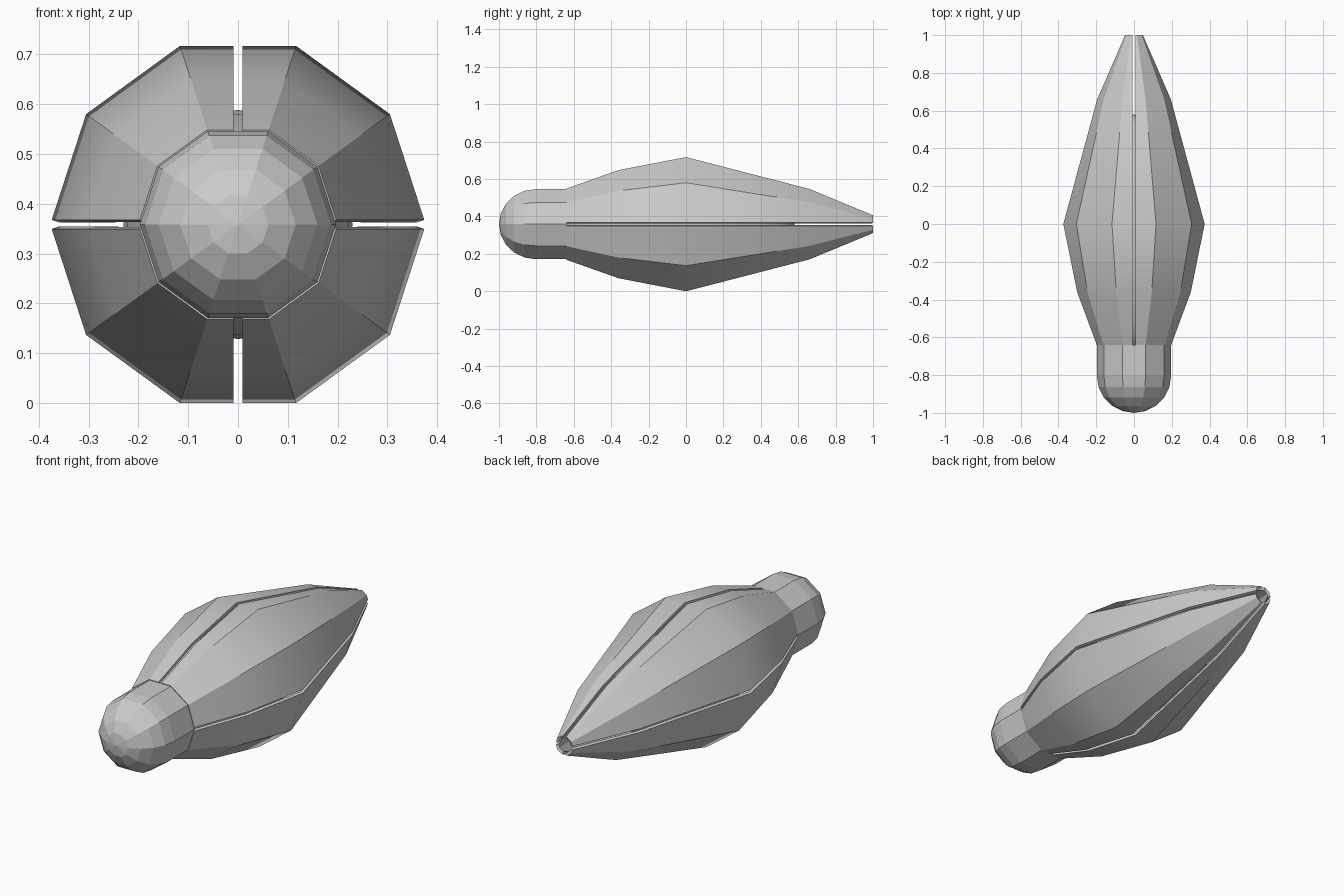
import bpy, bmesh, math
from mathutils import Vector

if "Cube" in bpy.data.objects:
    bpy.data.objects.remove(bpy.data.objects["Cube"])

CZ = 0.3585     # height of the long axis
SLOT = 0.009    # half width of the slots


def revolve(name, profile, sides):
    """Spin (y, radius) points about the long axis; radius 0 makes a pole."""
    bm = bmesh.new()
    rings = []
    for y, r in profile:
        if r == 0:
            rings.append([bm.verts.new((0, y, CZ))] * sides)
        else:
            angles = [2 * math.pi * i / sides for i in range(sides)]
            rings.append([bm.verts.new((r * math.cos(a), y, CZ + r * math.sin(a)))
                          for a in angles])
    for a, b in zip(rings, rings[1:]):
        for i in range(sides):
            j = (i + 1) % sides
            quad = [a[i], b[i], b[j], a[j]]
            bm.faces.new(list(dict.fromkeys(quad)))
    bmesh.ops.recalc_face_normals(bm, faces=bm.faces[:])
    mesh = bpy.data.meshes.new(name)
    bm.to_mesh(mesh)
    bm.free()
    obj = bpy.data.objects.new(name, mesh)
    bpy.context.collection.objects.link(obj)
    return obj


def activate(obj):
    bpy.ops.object.select_all(action='DESELECT')
    obj.select_set(True)
    bpy.context.view_layer.objects.active = obj


# Ten-sided tapered shell
shell = revolve("shell_panels", [(-0.64, 0.2), (-0.36, 0.304), (0, 0.377),
                                 (0.66, 0.198), (1.0, 0.05)], 10)

# Four lengthwise slots split the shell into panels
bm = bmesh.new()
bm.from_mesh(shell.data)
for axis in (Vector((1, 0, 0)), Vector((0, 0, 1))):
    for s in (-SLOT, SLOT):
        bmesh.ops.bisect_plane(bm, geom=bm.verts[:] + bm.edges[:] + bm.faces[:],
                               plane_co=Vector((0, 0, CZ)) + axis * s, plane_no=axis)
gap = []
for f in bm.faces:
    c = f.calc_center_median()
    if abs(c.x) < SLOT or abs(c.z - CZ) < SLOT:
        gap.append(f)
bmesh.ops.delete(bm, geom=gap, context='FACES')
bm.to_mesh(shell.data)
bm.free()

# Wall thickness, inward
activate(shell)
wall = shell.modifiers.new("wall", 'SOLIDIFY')
wall.thickness = 0.015
wall.offset = -1
bpy.ops.object.modifier_apply(modifier=wall.name)
bpy.ops.object.shade_smooth_by_angle(angle=math.radians(30))

# Faceted round nose with a short straight collar
R = 0.197
nose = [(-0.803 - R * math.sin(math.radians(18 * i)),
         R * math.cos(math.radians(18 * i)) if i < 5 else 0) for i in range(5, -1, -1)]
revolve("nose_cap", nose + [(-0.64, R), (-0.64, 0)], 10)

# Inner core glimpsed through the slots
core = [(-0.05 - 0.63 * math.cos(math.pi * i / 12),
         0.23 * math.sin(math.pi * i / 12) if 0 < i < 12 else 0) for i in range(13)]
inner = revolve("inner_core", core, 20)
activate(inner)
bpy.ops.object.shade_smooth_by_angle(angle=math.radians(30))
